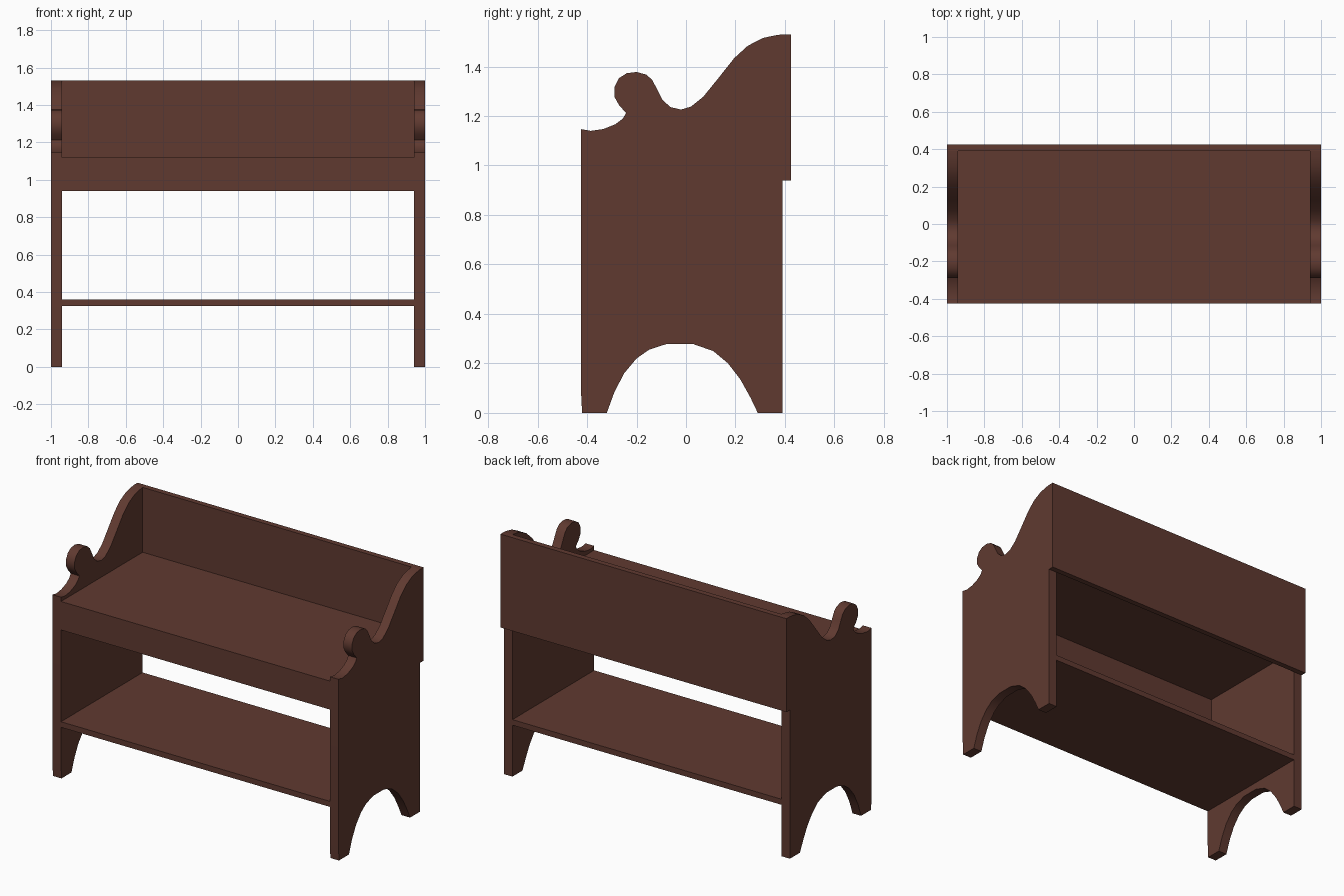
import bpy, bmesh

if "Cube" in bpy.data.objects:
    bpy.data.objects.remove(bpy.data.objects["Cube"])

wood = bpy.data.materials.new("dark brown wood")
wood.diffuse_color = (0.117, 0.042, 0.030, 1)
wood.use_nodes = True
wood.node_tree.nodes["Principled BSDF"].inputs["Base Color"].default_value = wood.diffuse_color


def finish(name, bm):
    bmesh.ops.recalc_face_normals(bm, faces=bm.faces)
    me = bpy.data.meshes.new(name)
    bm.to_mesh(me)
    bm.free()
    me.materials.append(wood)
    ob = bpy.data.objects.new(name, me)
    bpy.context.collection.objects.link(ob)
    return ob


def board(name, x, y, z):
    """Plank between (min, max) limits on each axis."""
    bm = bmesh.new()
    bmesh.ops.create_cube(bm, size=1)
    for v in bm.verts:
        v.co = [lim[0] if c < 0 else lim[1] for c, lim in zip(v.co, (x, y, z))]
    return finish(name, bm)


def panel(name, outline, x0, x1):
    """Side panel: (y, z) outline extruded along x."""
    bm = bmesh.new()
    face = bm.faces.new([bm.verts.new((x0, y, z)) for y, z in outline])
    ext = bmesh.ops.extrude_face_region(bm, geom=[face])
    for v in ext["geom"]:
        if isinstance(v, bmesh.types.BMVert):
            v.co.x = x1
    ob = finish(name, bm)
    bpy.ops.object.select_all(action='DESELECT')
    ob.select_set(True)
    bpy.context.view_layer.objects.active = ob
    bpy.ops.object.shade_smooth_by_angle(angle=0.6)
    return ob


# arch between the feet, back to front
arch = [(0.29, 0), (0.26, 0.063), (0.22, 0.135), (0.17, 0.2), (0.11, 0.25),
        (0.03, 0.278), (-0.08, 0.278), (-0.15, 0.255), (-0.2, 0.22),
        (-0.25, 0.16), (-0.29, 0.083), (-0.32, 0)]
# scrolled arm rest, front to back
scroll = [(-0.425, 1.147), (-0.385, 1.14), (-0.335, 1.147), (-0.285, 1.167),
          (-0.255, 1.19), (-0.242, 1.212), (-0.27, 1.243), (-0.288, 1.275),
          (-0.29, 1.315), (-0.272, 1.352), (-0.24, 1.373), (-0.2, 1.378),
          (-0.16, 1.367), (-0.137, 1.346), (-0.115, 1.305), (-0.095, 1.265),
          (-0.063, 1.236), (-0.02, 1.226), (0.02, 1.238), (0.07, 1.278),
          (0.13, 1.352), (0.195, 1.434), (0.25, 1.484), (0.31, 1.515),
          (0.36, 1.526), (0.39, 1.53)]
outline = [(0.39, 0)] + arch + [(-0.42, 0), (-0.425, 0.1)] + scroll

for side, s in (("left", -1), ("right", 1)):
    panel(side + "_side_panel", outline, s * 0.94, s)

board("backrest", (-1, 1), (0.39, 0.425), (0.94, 1.53))
board("seat", (-0.94, 0.94), (-0.425, 0.39), (1.09, 1.12))
board("front_apron", (-0.94, 0.94), (-0.425, -0.39), (0.94, 1.09))
board("lower_shelf", (-0.94, 0.94), (-0.425, 0.39), (0.325, 0.36))
